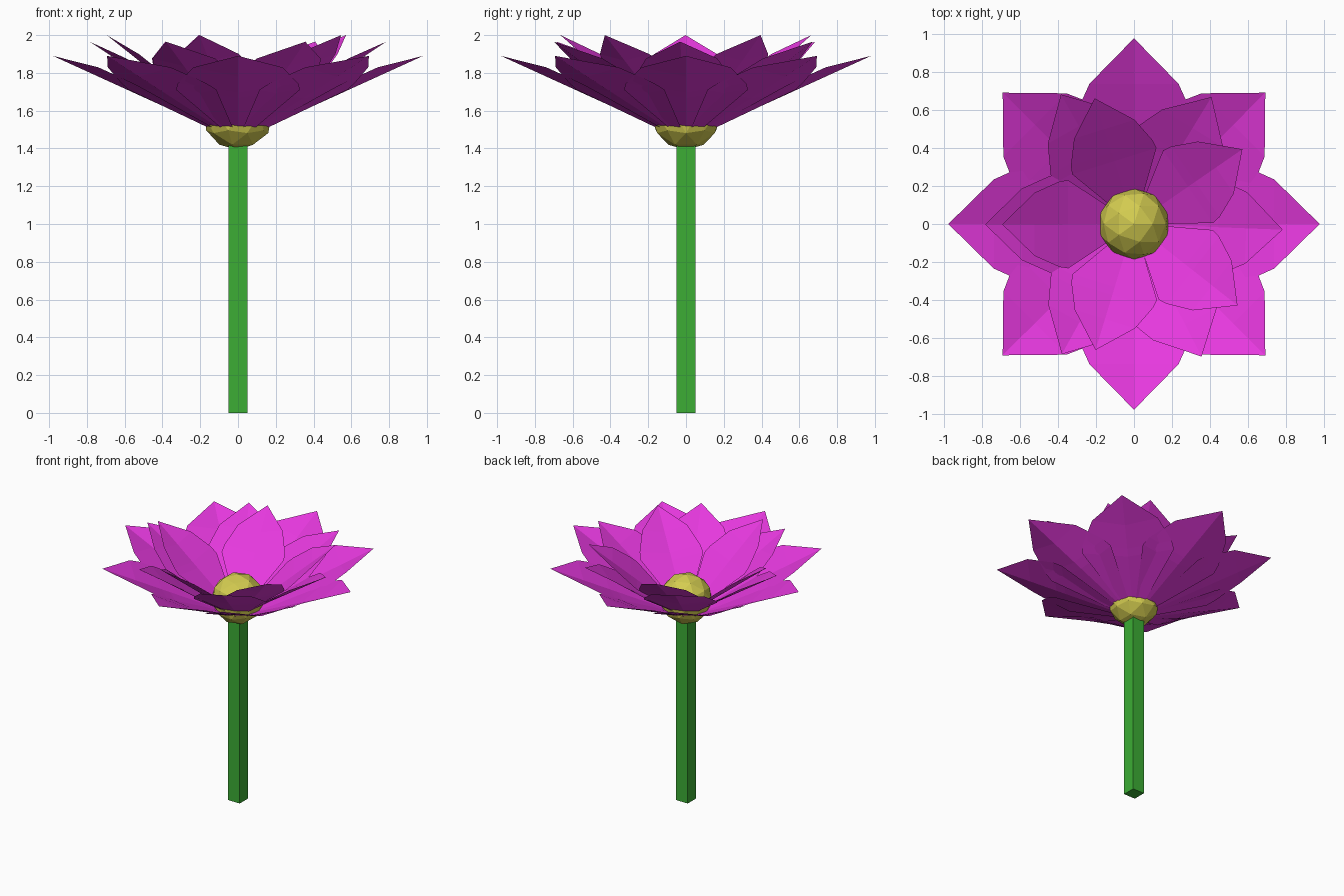
import bpy, math

if "Cube" in bpy.data.objects:
    bpy.data.objects.remove(bpy.data.objects["Cube"])


def material(name, rgb):
    m = bpy.data.materials.new(name)
    m.diffuse_color = (*rgb, 1)
    m.use_nodes = True
    m.node_tree.nodes["Principled BSDF"].inputs["Base Color"].default_value = m.diffuse_color
    return m


pink = material("petal_pink", (0.79, 0.04, 0.73))
green = material("stem_green", (0.045, 0.42, 0.035))
yellow = material("center_yellow", (0.65, 0.6, 0.08))


def petal(name, angle, reach, tip_z, base_z):
    # rows: distance along, half width, rise of the rim (as share of reach)
    rows = [(0.06, 0.045, 0.0), (0.50, 0.335, 0.045),
            (0.565, 0.325, 0.05), (0.755, 0.24, 0.05)]
    slope = (tip_z - base_z) / (reach * 0.94)
    c, s = math.cos(angle), math.sin(angle)
    verts, faces = [], []

    def add(u, v, rise):
        x, y = u * reach, v * reach
        z = base_z + (u - 0.06) * reach * slope + rise * reach
        verts.append((x * c - y * s, x * s + y * c, z))

    for u, w, rise in rows:
        add(u, w, rise)
        add(u, 0, 0)
        add(u, -w, rise)
    add(1, 0, 0)
    for i in range(len(rows) - 1):
        a = 3 * i
        faces += [(a, a + 1, a + 4, a + 3), (a + 1, a + 2, a + 5, a + 4)]
    a, tip = 3 * (len(rows) - 1), len(verts) - 1
    faces += [(a, a + 1, tip), (a + 1, a + 2, tip)]
    # front side faces up
    faces = [f[::1] for f in faces]
    mesh = bpy.data.meshes.new(name)
    mesh.from_pydata(verts, [], faces)
    mesh.materials.append(pink)
    ob = bpy.data.objects.new(name, mesh)
    bpy.context.collection.objects.link(ob)


# Three rings of petals: count, start and step angle, reach, tip and base height
for ring, n, start, step, reach, tip_z, base_z in (
        ("outer_petal", 8, 0, 45, 0.98, 1.89, 1.47),
        ("middle_petal", 6, 297, 60.8, 0.785, 1.965, 1.475),
        ("inner_petal", 5, 253, -72.8, 0.695, 2.0, 1.48)):
    for i in range(n):
        petal(f"{ring}_{i + 1}", math.radians(start + i * step), reach, tip_z, base_z)

# Square stem
bpy.ops.mesh.primitive_cube_add(size=1, location=(0, 0, 0.74))
stem = bpy.context.object
stem.name = "stem"
stem.scale = (0.1, 0.1, 1.48)
stem.data.materials.append(green)

# Faceted flower center
bpy.ops.mesh.primitive_ico_sphere_add(subdivisions=2, radius=0.188, location=(0, 0, 1.58))
center = bpy.context.object
center.name = "flower_center"
center.data.materials.append(yellow)
